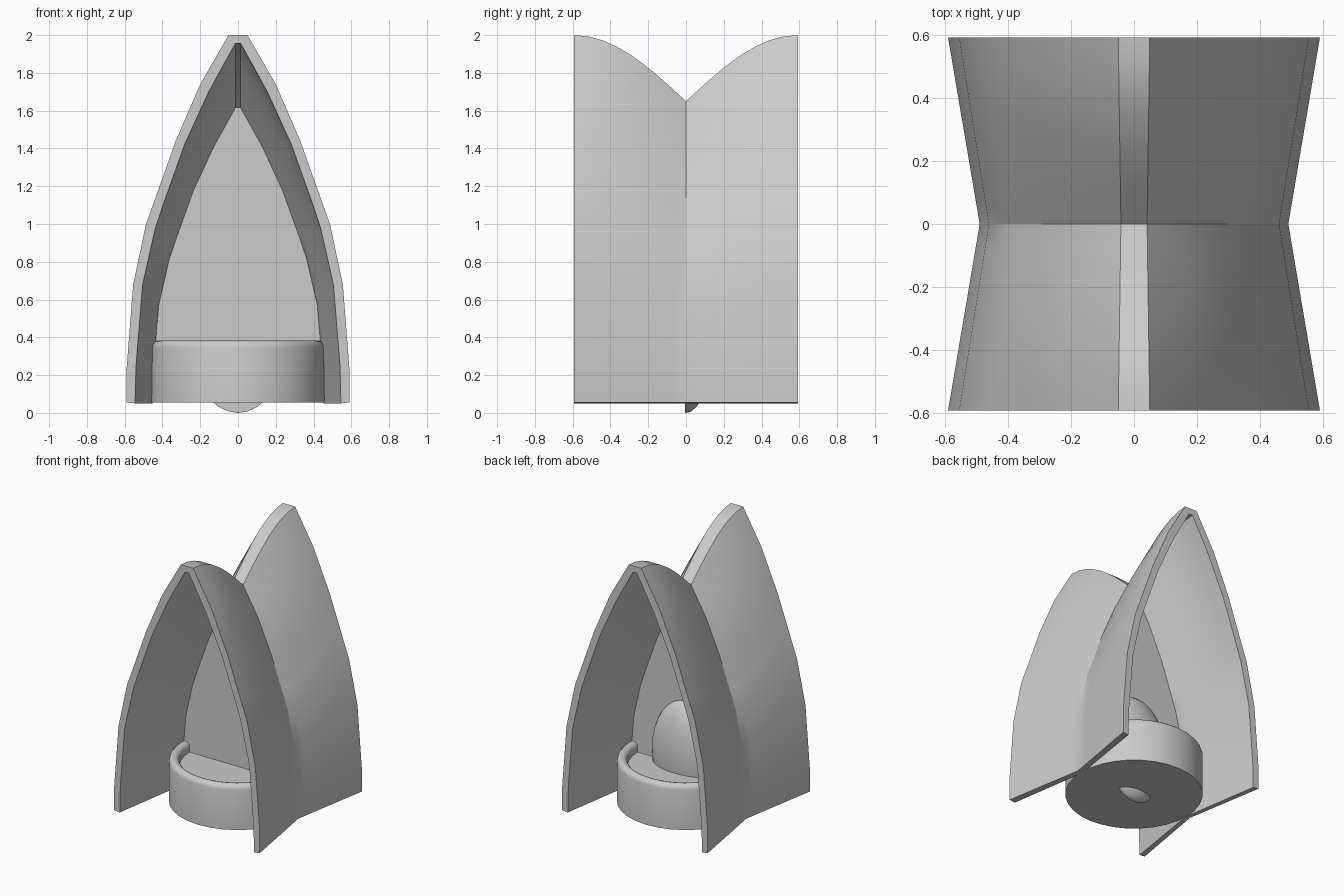
import bpy, bmesh, math

if "Cube" in bpy.data.objects:
    bpy.data.objects.remove(bpy.data.objects["Cube"])

BASE = 0.055


def finish(name, bm, angle=25):
    bmesh.ops.recalc_face_normals(bm, faces=bm.faces)
    me = bpy.data.meshes.new(name)
    bm.to_mesh(me)
    bm.free()
    ob = bpy.data.objects.new(name, me)
    bpy.context.collection.objects.link(ob)
    bpy.ops.object.select_all(action='DESELECT')
    ob.select_set(True)
    bpy.context.view_layer.objects.active = ob
    bpy.ops.object.shade_smooth_by_angle(angle=math.radians(angle))
    return ob


# Pointed arch half-profiles (x, z) at the open ends
outer = [(.59, .055), (.59, .23), (.555, .68), (.487, 1.0),
         (.44, 1.13), (.33, 1.44), (.2, 1.74), (.05, 2.0)]
inner = [(.545, .05), (.54, .25), (.505, .68), (.437, .98),
         (.39, 1.12), (.283, 1.42), (.155, 1.70), (.015, 1.955)]


def section(half, t):
    # Pinch the arch in width and height towards the middle (t = 0)
    sx = .83 + .17 * t
    sz = .82 + .18 * math.sin(t * math.pi / 2)
    right = [(x * sx, BASE + (z - BASE) * sz) for x, z in half]
    return right + [(-x, z) for x, z in reversed(right)]


# Vaulted shell, lofted from front to back
bm = bmesh.new()
rows = []
N = 8
for i in range(-N, N + 1):
    t = abs(i) / N
    loop = section(outer, t) + section(inner, t)[::-1]
    rows.append([bm.verts.new((x, .592 * i / N, z)) for x, z in loop])
n = len(rows[0])
for a, b in zip(rows, rows[1:]):
    for j in range(n):
        k = (j + 1) % n
        bm.faces.new((a[j], a[k], b[k], b[j]))
for r in (rows[0], rows[-1]):
    for j in range(n // 2 - 1):
        bm.faces.new((r[j], r[j + 1], r[n - 2 - j], r[n - 1 - j]))
finish("arched_shell", bm)

# Dividing panel across the pinched middle
bm = bmesh.new()
pts = [(x * 1.02, z + .01) for x, z in section(inner, 0)]
face = bm.faces.new([bm.verts.new((x, -.005, z)) for x, z in pts])
ext = bmesh.ops.extrude_face_region(bm, geom=[face])
for v in ext['geom']:
    if isinstance(v, bmesh.types.BMVert):
        v.co.y += .01
finish("dividing_panel", bm)

# Round basin with a rolled rim and recessed floor
bm = bmesh.new()
rim = [(.425 + .035 * math.cos(a), .348 + .035 * math.sin(a))
       for a in [math.pi * k / 6 for k in range(7)]]
prof = [(0, BASE), (.46, BASE)] + rim + [(.39, .31), (0, .31)]
vs = [bm.verts.new((r, 0, z)) for r, z in prof]
es = [bm.edges.new(p) for p in zip(vs, vs[1:])]
bmesh.ops.spin(bm, geom=vs + es, cent=(0, 0, 0), axis=(0, 0, 1),
               angle=2 * math.pi, steps=32, use_duplicate=False)
bmesh.ops.remove_doubles(bm, verts=bm.verts, dist=1e-4)
finish("basin", bm, 35)

# Flattened egg set against the back of the panel
bm = bmesh.new()
bmesh.ops.create_uvsphere(bm, u_segments=32, v_segments=16, radius=1)
for v in bm.verts:
    v.co = (v.co.x * .26, v.co.y * .14, .395 + v.co.z * .395)
cut = bmesh.ops.bisect_plane(bm, geom=bm.verts[:] + bm.edges[:] + bm.faces[:],
                             plane_co=(0, -.004, 0), plane_no=(0, -1, 0), clear_outer=True)
bmesh.ops.holes_fill(bm, edges=[e for e in bm.edges if e.is_boundary])
finish("egg", bm, 35)
